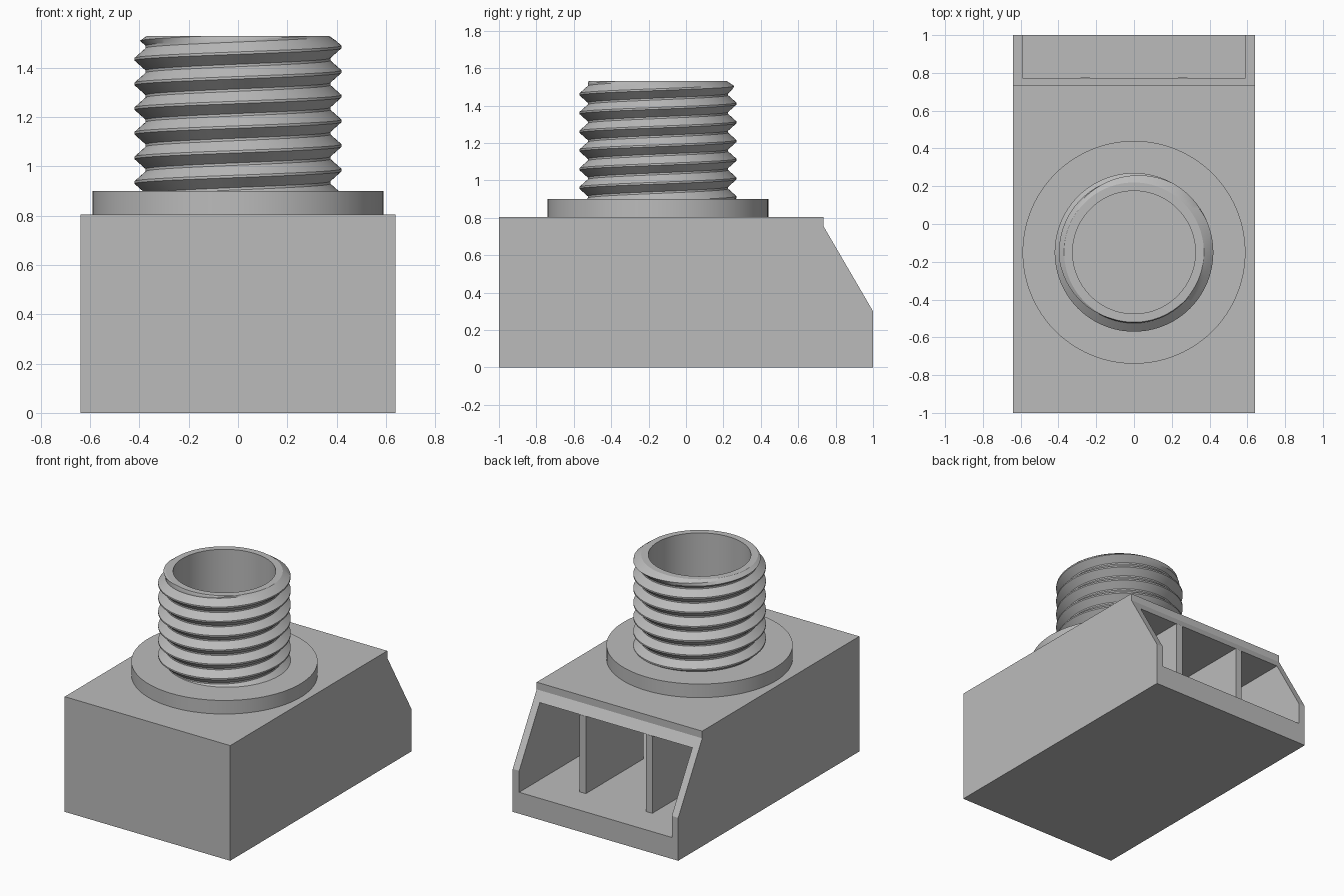
import bpy, bmesh, math

if "Cube" in bpy.data.objects:
    bpy.data.objects.remove(bpy.data.objects["Cube"])

CY = -0.15            # y of the threaded neck axis
SEG = 96              # sides of the round parts
BORE, ROOT, CREST = 0.325, 0.375, 0.42
Z_BODY, Z_FLANGE, Z_TOP = 0.805, 0.90, 1.53

grey = bpy.data.materials.new("plain grey")
grey.diffuse_color = (0.5, 0.5, 0.5, 1)
grey.use_nodes = True
grey.node_tree.nodes["Principled BSDF"].inputs["Base Color"].default_value = grey.diffuse_color


def finish(name, bm, smooth=False):
    bmesh.ops.remove_doubles(bm, verts=bm.verts, dist=1e-5)
    bmesh.ops.recalc_face_normals(bm, faces=bm.faces)
    mesh = bpy.data.meshes.new(name)
    bm.to_mesh(mesh)
    bm.free()
    mesh.materials.append(grey)
    ob = bpy.data.objects.new(name, mesh)
    bpy.context.collection.objects.link(ob)
    bpy.ops.object.select_all(action='DESELECT')
    ob.select_set(True)
    bpy.context.view_layer.objects.active = ob
    if smooth:
        bpy.ops.object.shade_smooth_by_angle(angle=math.radians(25))
    return ob


def extrude_x(name, profile, x0, x1):
    """Solid from a (y, z) outline extruded between two x positions."""
    bm = bmesh.new()
    face = bm.faces.new([bm.verts.new((x0, y, z)) for y, z in profile])
    new = bmesh.ops.extrude_face_region(bm, geom=[face])["geom"]
    verts = [v for v in new if isinstance(v, bmesh.types.BMVert)]
    bmesh.ops.translate(bm, verts=verts, vec=(x1 - x0, 0, 0))
    return finish(name, bm)


def box_outline(y0, y1, z0, z1):
    return [(y0, z0), (y1, z0), (y1, z1), (y0, z1)]


def lathe(bm, profile, closed=True):
    """Revolve an (r, z) outline about the neck axis."""
    n = len(profile)
    cols = []
    for i in range(SEG):
        a = math.tau * i / SEG
        cols.append([bm.verts.new((r * math.cos(a), CY + r * math.sin(a), z))
                     for r, z in profile])
    for i in range(SEG):
        a, b = cols[i], cols[(i + 1) % SEG]
        for j in range(n if closed else n - 1):
            k = (j + 1) % n
            bm.faces.new((a[j], b[j], b[k], a[k]))


def cut(target, cutter):
    mod = target.modifiers.new("cut", 'BOOLEAN')
    mod.operation = 'DIFFERENCE'
    mod.solver = 'EXACT'
    mod.object = cutter
    bpy.context.view_layer.objects.active = target
    bpy.ops.object.modifier_apply(modifier=mod.name)
    bpy.data.objects.remove(cutter)


# Housing with a sloped opening at the back
body = extrude_x("housing", [(-1, 0), (1, 0), (1, 0.30), (0.735, 0.755),
                             (0.735, Z_BODY), (-1, Z_BODY)], -0.64, 0.64)
cut(body, extrude_x("cavity_cutter", box_outline(-0.95, 1.2, 0.15, 0.69), -0.59, 0.59))
bm = bmesh.new()
bmesh.ops.create_cone(bm, cap_ends=True, segments=SEG, radius1=BORE, radius2=BORE, depth=0.5)
bmesh.ops.translate(bm, verts=bm.verts, vec=(0, CY, 0.75))
cut(body, finish("bore_cutter", bm))

# Two upright dividers inside the opening
for side, x in (("left", -0.257), ("right", 0.257)):
    extrude_x(side + "_divider", box_outline(0.14, 0.775, 0.15, 0.69), x - 0.025, x + 0.025)

# Round flange under the neck
bm = bmesh.new()
lathe(bm, [(BORE, Z_BODY), (0.59, Z_BODY), (0.59, Z_FLANGE), (BORE, Z_FLANGE)])
finish("flange", bm, True)

# Threaded neck: helical outer skin, flat rim and bore
PITCH, CREST_Z = 0.10, 1.485


def thread_radius(z, turn):
    d = abs(((z - CREST_Z) / PITCH - turn + 0.5) % 1 - 0.5)   # 0 crest, 0.5 root
    t = min(max((d - 0.05) / 0.40, 0), 1)
    return min(CREST + (ROOT - CREST) * t, ROOT - 0.005 + (Z_TOP - z) * 1.5)


bm = bmesh.new()
fractions = (-0.45, -0.25, -0.05, 0.05, 0.25, 0.45)
cols = []
for i in range(SEG + 1):
    turn = i / SEG
    col = []
    for k in range(-8, 3):
        for f in fractions:
            z = CREST_Z + PITCH * (turn + k + f)
            z = min(max(z, Z_FLANGE), Z_TOP)
            r = thread_radius(z, turn)
            a = math.tau * turn
            col.append(bm.verts.new((r * math.cos(a), CY + r * math.sin(a), z)))
    cols.append(col)
for a, b in zip(cols, cols[1:]):
    for j in range(len(a) - 1):
        # skip the rows squeezed flat at either end
        if max(v.co.z for v in (a[j], b[j], b[j + 1], a[j + 1])) - \
           min(v.co.z for v in (a[j], b[j], b[j + 1], a[j + 1])) > 1e-6:
            bm.faces.new((a[j], b[j], b[j + 1], a[j + 1]))
bmesh.ops.delete(bm, geom=[v for v in bm.verts if not v.link_faces], context='VERTS')
lathe(bm, [(ROOT - 0.005, Z_TOP), (BORE, Z_TOP), (BORE, Z_FLANGE)], closed=False)
bmesh.ops.dissolve_degenerate(bm, dist=1e-6, edges=bm.edges)
finish("threaded_neck", bm, True)
